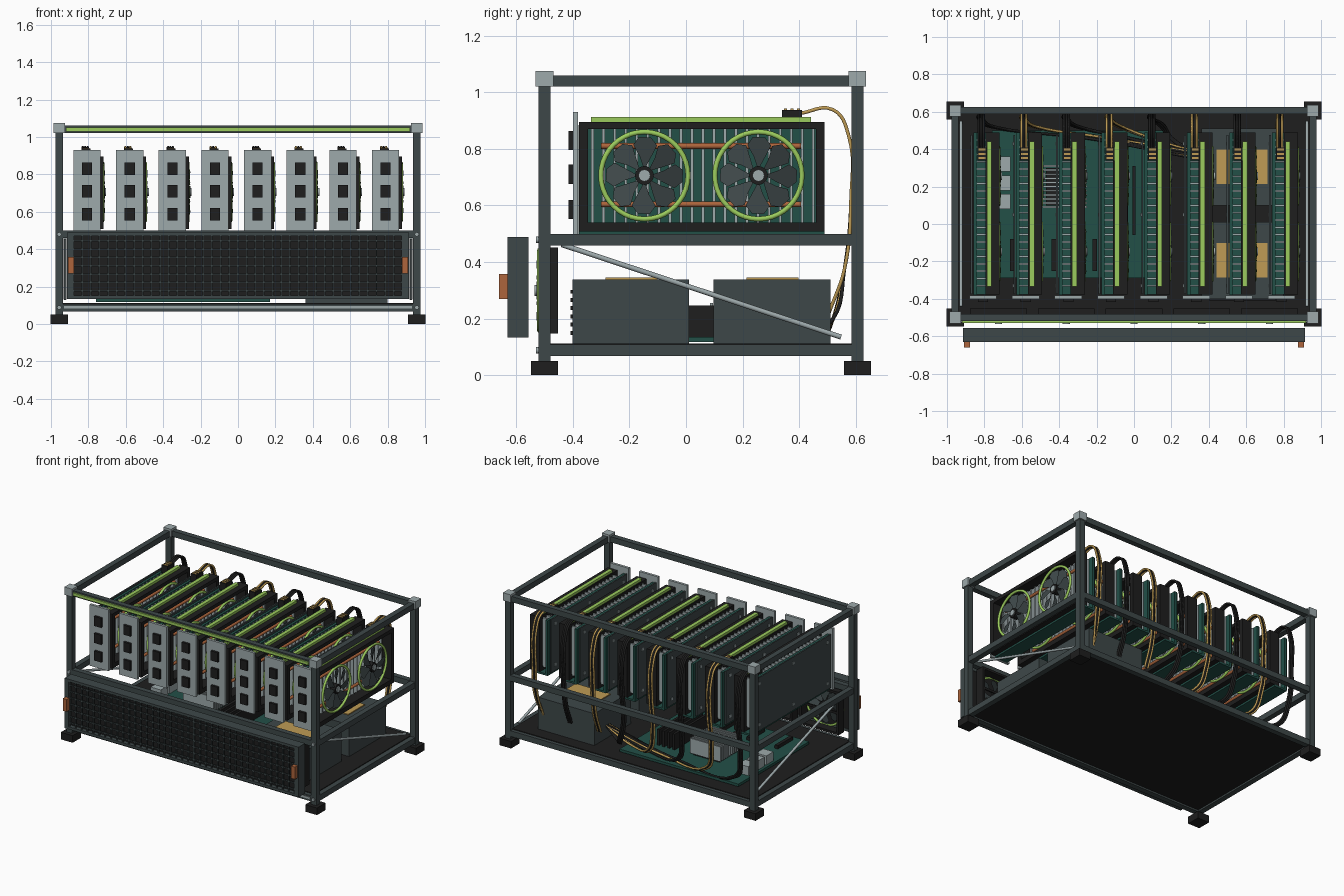
import bpy, bmesh, math
from mathutils import Matrix, Vector

default = bpy.data.objects.get("Cube")
if default:
    bpy.data.objects.remove(default)


def material(name, *rgb):
    m = bpy.data.materials.new(name)
    m.use_nodes = True
    m.diffuse_color = (*rgb, 1)
    m.node_tree.nodes["Principled BSDF"].inputs["Base Color"].default_value = (*rgb, 1)
    return m


slate = material("slate metal", .048, .064, .066)
black = material("black plastic", .013, .013, .013)
silver = material("silver metal", .34, .40, .41)
green = material("lime green", .33, .60, .11)
teal = material("teal circuit board", .016, .08, .064)
copper = material("copper", .42, .13, .045)
gold = material("gold", .52, .33, .09)


def finish(name, mat, bm, smooth=False):
    mesh = bpy.data.meshes.new(name)
    bm.to_mesh(mesh)
    bm.free()
    mesh.materials.append(mat)
    for p in mesh.polygons:
        p.use_smooth = smooth and len(p.vertices) == 4
    obj = bpy.data.objects.new(name, mesh)
    bpy.context.collection.objects.link(obj)
    return obj


def boxes(name, mat, *spans):
    """One object from boxes, each given as x, y and z ranges."""
    bm = bmesh.new()
    for span in spans:
        size = [abs(b - a) for a, b in span]
        mid = Vector([(a + b) / 2 for a, b in span])
        bmesh.ops.create_cube(bm, size=1, matrix=Matrix.Translation(mid) @ Matrix.Diagonal((*size, 1)))
    return finish(name, mat, bm)


def around(c, half):
    return (c - half, c + half)


def rod(name, mat, start, end, radius, sides=12):
    a, b = Vector(start), Vector(end)
    bm = bmesh.new()
    turn = (b - a).to_track_quat("Z", "Y").to_matrix().to_4x4()
    bmesh.ops.create_cone(bm, cap_ends=True, segments=sides, radius1=radius, radius2=radius,
                          depth=(b - a).length, matrix=Matrix.Translation((a + b) / 2) @ turn)
    return finish(name, mat, bm, True)


def ring(name, mat, radius, tube, sides=40, steps=8):
    """Torus around the x axis."""
    bm = bmesh.new()
    loops = []
    for i in range(sides):
        a = math.tau * i / sides
        loop = []
        for j in range(steps):
            t = math.tau * j / steps
            r = radius + tube * math.cos(t)
            loop.append(bm.verts.new((tube * math.sin(t), r * math.cos(a), r * math.sin(a))))
        loops.append(loop)
    for i in range(sides):
        p, q = loops[i - 1], loops[i]
        for j in range(steps):
            bm.faces.new((p[j - 1], q[j - 1], q[j], p[j]))
    bmesh.ops.recalc_face_normals(bm, faces=bm.faces)
    return finish(name, mat, bm, True)


BLADE = ((.03, -8), (.07, -20), (.115, -23), (.136, -10), (.138, 8), (.115, 20), (.07, 14), (.03, 8))


def fan(prefix, place, scale=1, count=8):
    """Ring, tilted paddle blades and hub facing +x, moved by a matrix."""
    bm = bmesh.new()
    for k in range(count):
        verts = []
        for r, deg in BLADE:
            a = math.radians(deg) + math.tau * k / count
            verts.append(bm.verts.new((.0006 * deg, r * math.cos(a), r * math.sin(a))))
        bm.faces.new(verts)
    solid = bmesh.ops.solidify(bm, geom=bm.faces[:], thickness=.004)
    parts = [finish(prefix + "_blades", slate, bm),
             ring(prefix + "_ring", green, .154, .009),
             rod(prefix + "_hub", black, (-.03, 0, 0), (.012, 0, 0), .033, 20),
             rod(prefix + "_hub_cap", silver, (.01, 0, 0), (.018, 0, 0), .021, 16)]
    for p in parts:
        p.data.transform(place @ Matrix.Scale(scale, 4))
    return parts


def cable(name, mat, points, radius=.008):
    curve = bpy.data.curves.new(name, "CURVE")
    curve.dimensions = "3D"
    curve.bevel_depth, curve.bevel_resolution, curve.resolution_u = radius, 1, 6
    spline = curve.splines.new("BEZIER")
    spline.bezier_points.add(len(points) - 1)
    for bp, co in zip(spline.bezier_points, points):
        bp.co = co
        bp.handle_left_type = bp.handle_right_type = "AUTO"
    curve.materials.append(mat)
    bpy.context.collection.objects.link(bpy.data.objects.new(name, curve))


# Open frame
PX, FRONT, BACK, H = .956, -.5, .606, .021
LEVELS = {"bottom": .088, "middle": .479, "top": 1.04}
corners = [(x, y) for x in (-PX, PX) for y in (FRONT, BACK)]
boxes("posts", slate, *[(around(x, H), around(y, H), (.05, 1.03)) for x, y in corners])
boxes("feet", black, *[(around(x, .046), around(y, .048), (0, .05)) for x, y in corners])
boxes("corner_caps", silver, *[(around(x, .03), around(y, .031), (1.02, 1.075)) for x, y in corners])
for level, z in LEVELS.items():
    boxes(level + "_long_rails", slate, *[((-PX, PX), around(y, .019), around(z, .02)) for y in (FRONT, BACK)])
    boxes(level + "_side_rails", slate, *[(around(x, .019), (FRONT, BACK), around(z, .02)) for x in (-PX, PX)])
boxes("top_light_strip", green, (around(0, .92), (-.53, -.518), around(1.04, .01)))
boxes("bottom_trim_strip", silver, (around(0, .93), (-.524, -.518), around(.09, .007)))
for x in (-PX, PX):
    for z in LEVELS.values():
        rod("frame_bolt", silver, (x, -.53, z), (x, -.518, z), .012, 8)
    s = math.copysign(.925, x)
    rod("diagonal_brace", silver, (s, -.44, .462), (s, .548, .135), .009, 8)
boxes("floor_plate", black, (around(0, .94), (-.49, .6), (.08, .113)))

# Front mesh panel with handles
PB, PT, PW = .134, .488, .915
py = (-.63, -.557)
boxes("panel_frame", slate, (around(0, PW), py, (PB, PB + .018)), (around(0, PW), py, (PT - .018, PT)),
      *[(around(s * (PW - .016), .016), py, (PB, PT)) for s in (-1, 1)])
boxes("panel_backing", black, (around(0, PW - .02), (-.6, -.56), (PB + .01, PT - .01)))
boxes("panel_mesh", slate,
      *[(around(-.88 + i * .0463, .004), (-.626, -.618), (PB, PT)) for i in range(39)],
      *[(around(0, PW - .02), (-.626, -.618), around(PB + i * .0443, .004)) for i in range(1, 8)])
boxes("panel_handles", copper, *[(around(s * .893, .015), (-.66, -.63), (.27, .357)) for s in (-1, 1)])

# Intake fans behind the panel
for i in range(5):
    x, z, h = (i - 2) * .362, .3, .152
    boxes("intake_fan_housing", black,
          *[(around(x, h), (-.515, -.452), around(z + s * (h - .008), .008)) for s in (-1, 1)],
          *[(around(x + s * (h - .008), .008), (-.515, -.452), around(z, h)) for s in (-1, 1)],
          (around(x, h), around(-.46, .005), around(z, .008)))
    fan("intake_fan", Matrix.Translation((x, -.518, z)) @ Matrix.Rotation(-math.pi / 2, 4, "Z"), .92)

# Main board, cooler and memory
boxes("main_board", teal, ((-.76, .17), (-.29, .5), (.118, .136)))
boxes("cooler_base", black, ((-.47, -.27), (.1, .3), (.135, .16)))
boxes("cooler_fins", silver, *[((-.49, -.25), around(.09 + i * .022, .005), (.15, .255)) for i in range(11)])
boxes("memory_sticks", black, *[(around(-.12 + i * .04, .009), (-.06, .31), (.135, .247)) for i in range(4)])
boxes("expansion_slots", black, *[(around(-.65 + i * .11, .012), (-.25, -.08), (.135, .16)) for i in range(6)])
boxes("board_ports", silver, *[((-.74, -.66), around(.12 + i * .1, .04), (.135, .2)) for i in range(3)])

# Power supplies
for y in (-.195, .304):
    boxes("power_supply", slate, ((.36, .8), around(y, .206), (.113, .338)))
    boxes("power_supply_label", gold, (around(.577, .136), around(y + .002, .092), (.338, .345)))
boxes("power_supply_vents", black, *[((.4, .76), (-.408, -.4), around(.15 + i * .029, .007)) for i in range(6)])

# One graphics card, centred on x = 0, fans facing +x
card = [
    boxes("card_bracket", silver, (around(0, .073), (-.4, -.382), (.497, .93))),
    boxes("card_ports", black, *[(around(0, .027), (-.416, -.398), around(z, .034)) for z in (.83, .71, .586)]),
    boxes("card_backplate", slate, ((-.066, -.056), (-.375, .475), (.515, .892))),
    boxes("card_board", teal, ((-.05, -.032), (-.38, .49), (.497, .885))),
    boxes("card_riser", teal, ((-.05, .05), (-.378, .49), (.495, .508))),
    boxes("card_fins", silver, *[((-.032, .02), around(-.33 + i * .039, .005), (.53, .88)) for i in range(21)]),
    boxes("card_shroud", black,
          *[((.012, .088), y, (.508, .895)) for y in ((-.378, -.347), (.46, .49))],
          *[((.012, .088), (-.378, .49), z) for z in ((.508, .54), (.87, .895))]),
    boxes("card_light_strip", green, ((.02, .046), (-.335, .442), (.895, .912))),
    boxes("card_power_socket", black, ((-.03, .018), (.34, .41), (.885, .938))),
    boxes("card_power_pins", gold, *[((-.024, .012), around(.352 + i * .023, .005), (.938, .942)) for i in range(3)]),
    boxes("card_screws", silver, *[(around(-.067, .003), around(y, .009), around(z, .009))
                                   for y in (-.33, .05, .43) for z in (.56, .85)]),
]
for z in (.81, .604):
    card.append(rod("card_heat_pipe", copper, (.026, -.3, z), (.026, .407, z), .01))
for y in (-.147, .256):
    card += fan("card_fan", Matrix.Translation((.084, y, .706)))

# Eight cards in a row, each with its power cable
FIRST, PITCH = -.807, .228
for i in range(8):
    cx = FIRST + i * PITCH
    for part in card:
        obj = part if i == 0 else part.copy()
        if i:
            bpy.context.collection.objects.link(obj)
        obj.location.x = cx
    for wire in (-1, 0, 1):
        x = cx - .01 + wire * .013
        path = [(x, .4, .925), (x, .52, .938), (x, .574, .85), (x, .583, .62), (x, .56, .375)]
        if cx < .3:
            path += [(x + .06, .52, .2), ((x + .3) / 2, .46, .16), (.36, .36 + wire * .015, .2)]
        else:
            path += [(min(x, .76), .505, .22)]
        cable("power_cable", gold if i % 2 and wire else black, path, .007)
